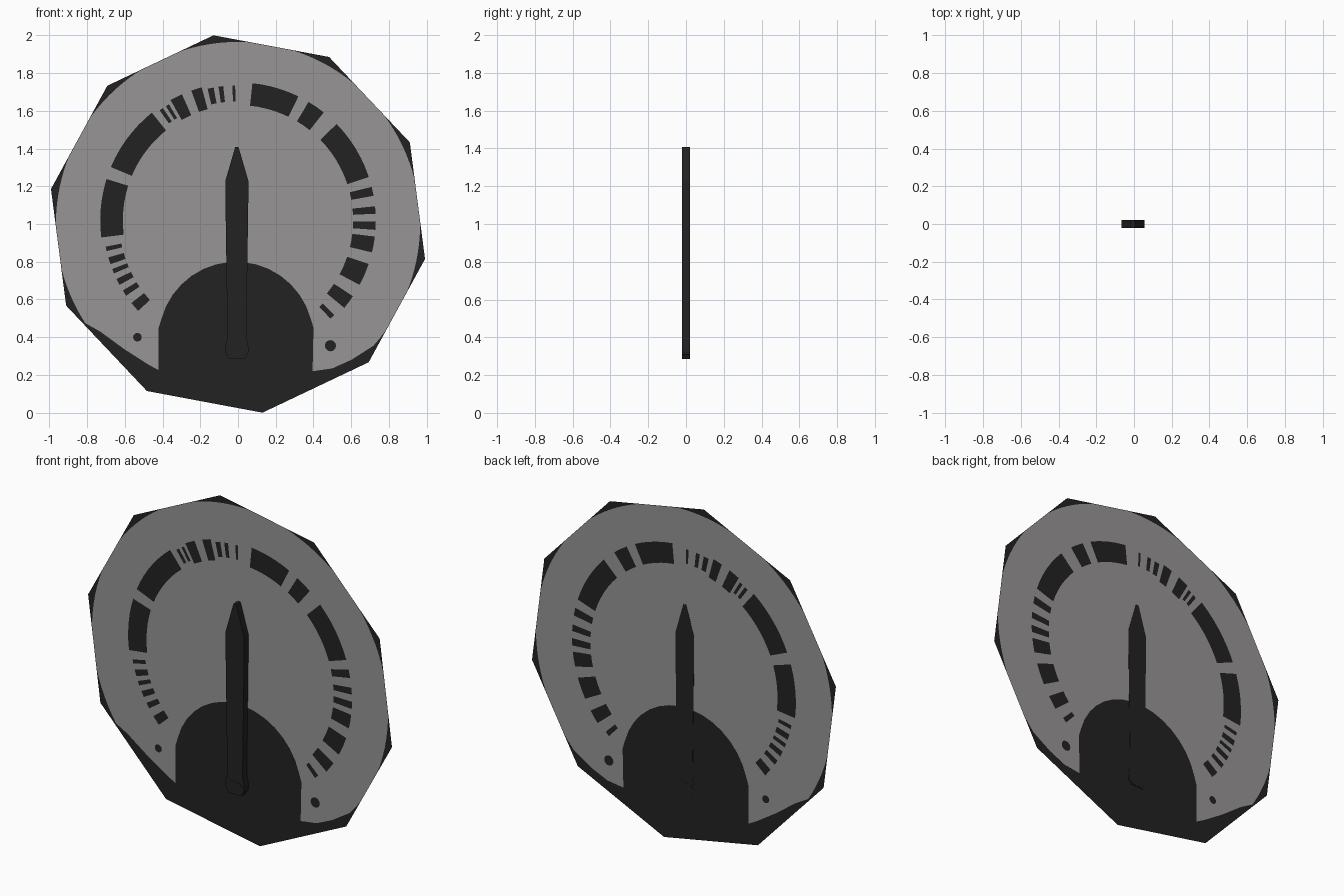
import bpy, bmesh, math
from mathutils import Vector
from mathutils.geometry import delaunay_2d_cdt

if "Cube" in bpy.data.objects:
    bpy.data.objects.remove(bpy.data.objects["Cube"])


def material(name, c):
    m = bpy.data.materials.new(name)
    m.diffuse_color = (c[0], c[1], c[2], 1)
    m.use_nodes = True
    m.node_tree.nodes["Principled BSDF"].inputs["Base Color"].default_value = m.diffuse_color
    return m


BLACK = material("black", (0.016, 0.016, 0.016))
GREY = material("dial grey", (0.31, 0.30, 0.30))
CZ, R, START = 1.0, 1.008, -10.6        # ten-sided dial plate
DIAL_Y = 0.019


def polar(a, r, cx=0, cz=CZ):
    a = math.radians(a)
    return (cx + r * math.cos(a), cz + r * math.sin(a))


def inside(p, poly):
    hit = False
    for (x1, z1), (x2, z2) in zip(poly, poly[1:] + poly[:1]):
        if (z1 > p[1]) != (z2 > p[1]) and p[0] < x1 + (p[1] - z1) * (x2 - x1) / (z2 - z1):
            hit = not hit
    return hit


def rim(a):
    # distance from the dial centre to the straight plate edge
    off = (a - START) % 36 - 18
    return R * math.cos(math.radians(18)) / math.cos(math.radians(off))


def arc_mark(a0, a1, r0=0.61, r1=0.73):
    n = max(1, round((a1 - a0) / 4))
    angles = [a0 + (a1 - a0) * i / n for i in range(n + 1)]
    return ([polar(a, r1, 0, 1.02) for a in angles]
            + [polar(a, r0, 0, 1.02) for a in reversed(angles)])


def dot(x, z, r):
    return [polar(i * 30, r, x, z) for i in range(12)]


# Plate outline and grey field with the arched cut-out at the bottom
plate = [polar(START + 36 * i, R) for i in range(10)]
field = [polar(a, min(0.965, rim(a) - 0.001)) for a in range(-42, 216, 3)]
field += [(-0.73, 0.43), (-0.6, 0.335), (-0.475, 0.255), (-0.42, 0.225)]
field += [(-0.42, 0.45)]
field += [polar(a, 0.41, -0.01, 0.39) for a in range(165, 14, -10)]
field += [(0.4, 0.45), (0.395, 0.22), (0.5, 0.235), (0.6, 0.28)]

# Black scale marks: wide blocks and thin ticks
wide = [(64, 84), (51.5, 59.2), (18.3, 44.3), (10.2, 14), (2.7, 5.8), (-4, -0.6),
        (-13.5, -6.8), (-28, -18.5), (-39.5, -33.5),
        (105.3, 109.8), (114, 119.3), (128.7, 157.3), (162.6, 187.2)]
thin = [(-46.8, -44.5), (91.2, 92.4), (96.3, 98.3), (100.4, 103), (120.8, 122.3),
        (123.8, 125.5), (191.3, 193.2), (196, 199), (201.2, 203.2), (205.8, 208.6),
        (211.4, 214), (217.8, 222.2)]
marks = [arc_mark(a, b) for a, b in wide]
marks += [arc_mark(a, b, 0.63, 0.715) for a, b in thin]
marks += [dot(0.49, 0.355, 0.03), dot(-0.533, 0.40, 0.023)]

# Dial plate: one flat sheet cut along all outlines, coloured by region
pts, edges = [], []
for loop in [plate, field] + marks:
    k, n = len(pts), len(loop)
    pts += [Vector(p) for p in loop]
    edges += [(k + i, k + (i + 1) % n) for i in range(n)]
verts, _, faces, *_ = delaunay_2d_cdt(pts, edges, [], 0, 1e-5)
mesh = bpy.data.meshes.new("dial_plate")
mesh.from_pydata([(v[0], DIAL_Y, v[1]) for v in verts], [], [list(f) for f in faces])
mesh.materials.append(BLACK)
mesh.materials.append(GREY)
for p in mesh.polygons:
    c = (p.center.x, p.center.z)
    grey = inside(c, field) and not any(inside(c, m) for m in marks)
    p.material_index = int(grey)
    if p.normal.y > 0:
        p.flip()
bpy.context.collection.objects.link(bpy.data.objects.new("dial_plate", mesh))


def prism(name, outline, half):
    # flat outline in x-z, extruded from front to back
    bm = bmesh.new()
    face = bm.faces.new([bm.verts.new((x, -half, z)) for x, z in outline])
    out = bmesh.ops.extrude_face_region(bm, geom=[face])
    moved = [g for g in out["geom"] if isinstance(g, bmesh.types.BMVert)]
    bmesh.ops.translate(bm, verts=moved, vec=(0, 2 * half, 0))
    bmesh.ops.recalc_face_normals(bm, faces=bm.faces)
    me = bpy.data.meshes.new(name)
    bm.to_mesh(me)
    bm.free()
    me.materials.append(BLACK)
    bpy.context.collection.objects.link(bpy.data.objects.new(name, me))


# Needle, mirrored about its own centre line
half = [(0.009, 1.407), (0.061, 1.228), (0.061, 1.16), (0.050, 0.40),
        (0.061, 0.35), (0.061, 0.32), (0.042, 0.285)]
MID = -0.006
prism("needle", [(MID + x, z) for x, z in half]
      + [(MID - x, z) for x, z in reversed(half)], 0.0205)

# Needle hub
prism("needle_hub", [(MID + 0.062 * math.cos(a), 0.324 + 0.038 * math.sin(a))
                     for a in (math.radians(22.5 + 45 * i) for i in range(8))], 0.022)
